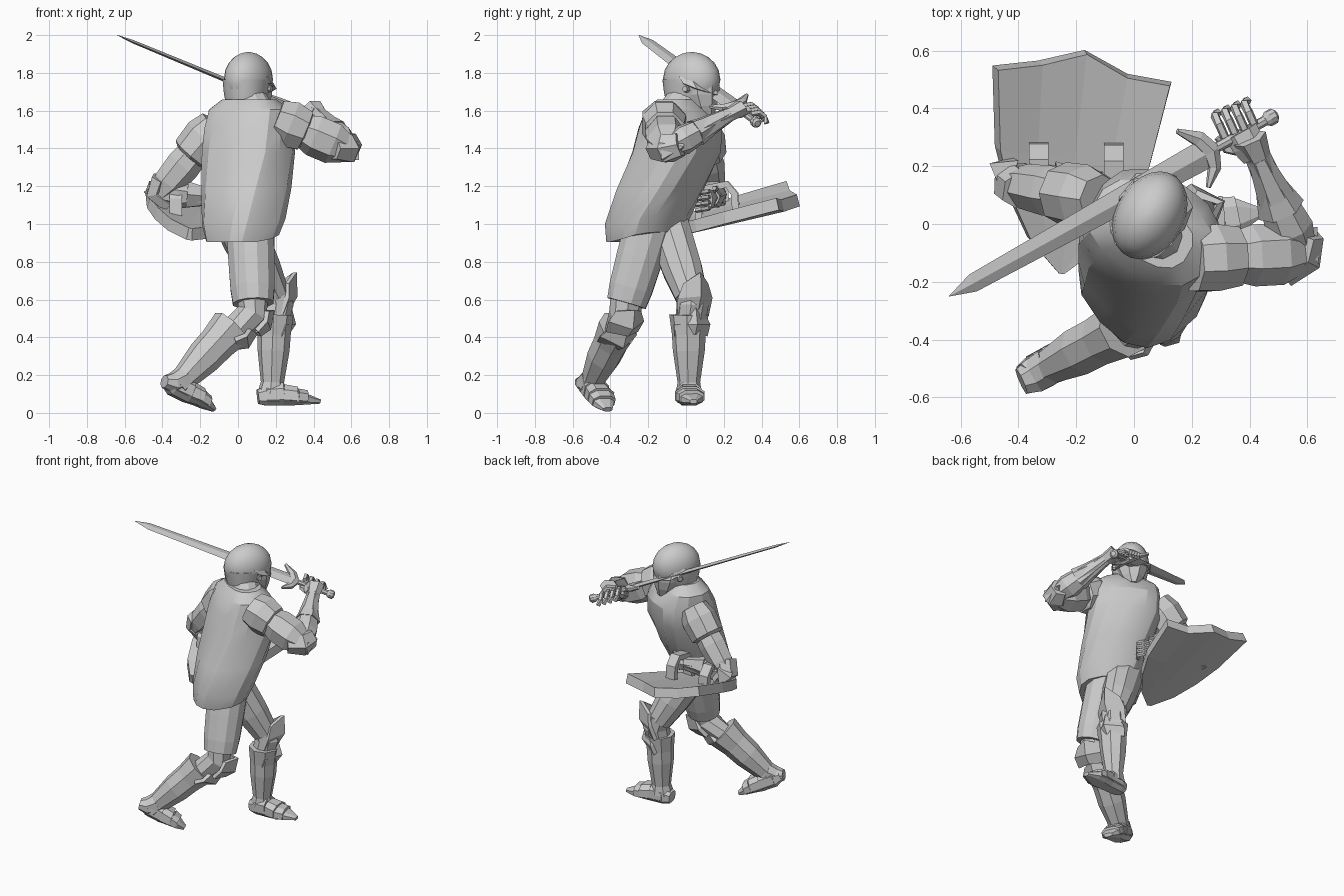
import bpy, bmesh, math
from mathutils import Vector as V

F = V((0.5, 0.866, 0))      # direction the figure faces
S = V((0.866, -0.5, 0))     # figure's right-hand side
UP = V((0, 0, 1))


def make(name, verts, faces, smooth=False):
    bm = bmesh.new()
    vs = [bm.verts.new(v) for v in verts]
    for f in faces:
        bm.faces.new([vs[i] for i in f])
    bmesh.ops.recalc_face_normals(bm, faces=bm.faces)
    me = bpy.data.meshes.new(name)
    bm.to_mesh(me)
    bm.free()
    ob = bpy.data.objects.new(name, me)
    bpy.context.collection.objects.link(ob)
    if smooth:
        bpy.context.view_layer.objects.active = ob
        ob.select_set(True)
        bpy.ops.object.shade_smooth_by_angle(angle=math.radians(smooth))
        ob.select_set(False)
    return ob


def ring(c, u, v, a, b, n, p=1.0, phase=0.5):
    out = []
    for i in range(n):
        t = 2 * math.pi * (i + phase) / n
        cs, sn = math.cos(t), math.sin(t)
        out.append(V(c) + u * a * math.copysign(abs(cs) ** p, cs) + v * b * math.copysign(abs(sn) ** p, sn))
    return out


def loft(name, rings, smooth=False):
    n = len(rings[0])
    faces = [[k * n + i, k * n + (i + 1) % n, (k + 1) * n + (i + 1) % n, (k + 1) * n + i]
             for k in range(len(rings) - 1) for i in range(n)]
    faces += [list(range(n)), list(range((len(rings) - 1) * n, len(rings) * n))]
    return make(name, [v for r in rings for v in r], faces, smooth)


def limb(name, pts, hint=F, n=8, p=1.0, smooth=False):
    """Loft along points (x, y, z, radius along hint, radius across)."""
    cs = [V(q[:3]) for q in pts]
    rings = []
    for i, q in enumerate(pts):
        t = (cs[min(i + 1, len(cs) - 1)] - cs[max(i - 1, 0)]).normalized()
        u = (hint - t * hint.dot(t)).normalized()
        rings.append(ring(cs[i], u, t.cross(u), q[3], q[4], n, p))
    return loft(name, rings, smooth)


def tube(name, p0, p1, prof, hint=F, n=8, p=1.0):
    """Straight limb with a profile of (fraction, radius, radius)."""
    a, b = V(p0), V(p1)
    return limb(name, [(*a.lerp(b, t), r, s) for t, r, s in prof], hint, n, p)


# Tunic, twisted between hips and shoulders: x, y, z, half width, half depth, facing angle, forward lift
levels = [(.025, -.225, .905, .185, .18, 38, .3), (.03, -.205, 1.0, .215, .20, 42, .2), (.045, -.135, 1.18, .225, .215, 50, .08),
          (.055, -.05, 1.38, .24, .215, 58, 0), (.06, -.03, 1.51, .235, .20, 60, 0), (.06, -.03, 1.605, .225, .15, 60, 0),
          (.06, -.03, 1.66, .15, .10, 60, 0)]
rings = []
for x, y, z, a, b, ang, lift in levels:
    f = V((math.cos(math.radians(ang)), math.sin(math.radians(ang)), 0))
    c = V((x, y, z))
    r = ring(c, V((f.y, -f.x, 0)), f, a, b, 14, .78)
    rings.append([q + UP * lift * max(0, (q - c).dot(f)) for q in r])
loft("tunic", rings, 25)
limb("collar", [(.06, -.02, 1.62, .10, .13), (.06, 0, 1.67, .095, .10), (.06, .01, 1.70, .08, .08)], F, 12)

# Helmet dome, neck guard, face guard and visor
hc = V((0.055, 0.03, 1.765))
dome = [ring(hc + UP * 0.145 * math.sin(a), S, F, .118 * math.cos(a), .162 * math.cos(a), 24)
        for a in [math.radians(d) for d in (-35, -20, 0, 20, 38, 55, 70, 82, 89)]]
loft("helmet_dome", dome, 40)
loft("neck_guard", [ring(hc + F * f + UP * z, S, F, a, b, 14, .9) for f, z, a, b in
                    ((-.01, 0, .119, .15), (-.02, -.07, .112, .13), (-.035, -.13, .10, .10))], 40)
loft("face_guard", [ring(hc + F * f + UP * z, S, F, a, b, 8) for f, z, a, b in
                    ((.045, -.02, .105, .11), (.05, -.08, .10, .105), (.065, -.14, .075, .08), (.08, -.195, .035, .05))])
brow = [(-.128, .02, -.02), (-.115, .10, -.05), (0, .17, -.085), (.115, .10, -.05), (.128, .02, -.02)]
vis = [hc + S * s + F * f + UP * z for s, f, z in brow] + [hc + S * s * .93 + F * (f - .03) + UP * (z + .04) for s, f, z in brow]
vis += [hc + S * s * .8 + F * (f - .03) + UP * z for s, f, z in brow]
make("visor_brow", vis, [[r * 5 + i, r * 5 + i + 1, q * 5 + i + 1, q * 5 + i] for r, q in ((0, 1), (1, 2), (2, 0)) for i in range(4)])
for s in (-1, 1):
    c = hc + S * s * .105 + F * .03 - UP * .05
    tube("visor_pivot", c - S * .015, c + S * .02 * s, [(0, .022, .022), (1, .016, .016)], UP)

# Right arm
sh, el, wr = (.22, -.12, 1.55), (.575, -.10, 1.40), (.43, .23, 1.58)
tube("right_pauldron", sh, el, [(-.05, .11, .12), (.15, .135, .125), (.38, .115, .11), (.40, .09, .09)], UP)
tube("right_upper_arm", sh, el, [(.3, .085, .085), (.52, .115, .11), (.8, .115, .11), (1.0, .08, .075)], UP, 7)
limb("right_elbow_guard", [(.50, -.16, 1.40, .065, .07), (.575, -.10, 1.40, .085, .085), (.60, -.03, 1.42, .07, .06)], UP, 6)
make("right_elbow_wing", [(.55, -.02, 1.48), (.64, -.14, 1.43), (.64, -.13, 1.34), (.635, -.01, 1.41), (.55, -.06, 1.34)],
     [[0, 1, 3], [1, 2, 3], [0, 3, 4], [2, 4, 3], [0, 4, 2, 1]])
tube("right_forearm", el, wr, [(.05, .06, .065), (.25, .082, .085), (.65, .06, .062), (1, .04, .04)], UP, 7)
tube("right_gauntlet_cuff", el, wr, [(.45, .078, .085), (.75, .052, .05), (1.0, .04, .045), (1.2, .045, .06)], UP, 6)

# Left arm
sh, el, wr = (-.14, .085, 1.49), (-.41, .135, 1.17), (-.10, .14, 1.14)
tube("left_pauldron", sh, el, [(-.1, .09, .10), (.1, .115, .125), (.38, .11, .115), (.42, .085, .09)], F)
tube("left_upper_arm", sh, el, [(.3, .08, .085), (.55, .09, .095), (.85, .08, .085), (1.03, .06, .06)], F, 7)
limb("left_elbow_guard", [(-.40, .12, 1.24, .07, .06), (-.43, .145, 1.17, .075, .06), (-.36, .15, 1.10, .06, .05)], F, 6)
make("left_elbow_wing", [(-.40, .22, 1.22), (-.50, .21, 1.17), (-.42, .23, 1.10), (-.43, .10, 1.12), (-.45, .09, 1.20)],
     [[0, 1, 2], [1, 3, 2], [1, 4, 3], [0, 4, 1], [0, 2, 3, 4]])
tube("left_forearm", el, wr, [(0, .06, .06), (.3, .08, .075), (.7, .055, .05), (1, .04, .04)], UP, 7)
tube("left_gauntlet_cuff", el, wr, [(.45, .08, .08), (.7, .06, .055), (1, .045, .04)], UP, 6)

# Hands
tube("right_palm", (.42, .23, 1.585), (.37, .32, 1.60), [(0, .03, .045), (.5, .035, .058), (1, .028, .06)], UP, 6)
for i in range(4):
    d = V((.034, .014, -.014)) * i
    a = V((.315, .30, 1.625)) + d
    path = [a, a + V((-.02, .045, .008)), a + V((-.035, .075, -.015)), a + V((-.025, .085, -.05))]
    limb("right_finger", [(*q, .016, .016) for q in path], UP, 5)
limb("right_thumb", [(.38, .25, 1.57, .02, .02), (.32, .26, 1.585, .017, .017), (.29, .30, 1.60, .013, .013)], UP, 5)
tube("left_palm", (-.11, .14, 1.14), (-.03, .12, 1.13), [(0, .035, .03), (.5, .055, .03), (1, .055, .022)], UP, 6)
for i in range(4):
    a = V((-.035, .12, 1.172 - .03 * i))
    path = [a, a + V((.045, -.01, 0)), a + V((.07, -.04, -.005)), a + V((.045, -.065, -.01))]
    limb("left_finger", [(*q, .014, .014) for q in path], UP, 5)
limb("left_thumb", [(-.09, .14, 1.17, .018, .018), (-.04, .16, 1.19, .015, .015), (0, .15, 1.19, .012, .012)], UP, 5)

# Sword
tip, pom = V((-.64, -.25, 2.0)), V((.485, .375, 1.535))
D = (pom - tip).normalized()
roll = V((-.49, .87, .28))
W = (roll - D * roll.dot(D)).normalized()
T = D.cross(W)
L = (pom - tip).length
loft("sword_blade", [ring(tip + D * d, W, T, a, b, 4, phase=0) for d, a, b in
                     ((0, .001, .001), (.10, .033, .009), (L - .33, .052, .014), (L - .27, .052, .014))])
limb("sword_guard", [(*(tip + D * (L - o) + W * w), a, b) for o, w, a, b in
                     ((.33, -.11, .008, .01), (.28, -.06, .025, .02), (.265, 0, .035, .026), (.29, .06, .03, .02), (.35, .12, .01, .01))], D, 6)
limb("sword_grip", [(*(tip + D * (L - o)), .018, .018) for o in (.26, .02)], W, 8)
limb("sword_pommel", [(*(tip + D * (L - o)), r, r) for o, r in ((.04, .018), (.025, .028), (.0, .028), (-.01, .016))], W, 10)

# Shield, curved across its width and thickened
A, B, base = V((.115, .993, 0)), V((.993, -.115, 0)), V((-.255, -.165, 0))
cols = (-1, -.5, 0, .5, 1)
rows = [(0, .012, (0,) * 5), (.10, .12, (0,) * 5), (.24, .205, (0,) * 5), (.40, .265, (0,) * 5),
        (.72, .305, (-.045, -.01, .045, -.02, -.03))]


def on_shield(v, w, s, off=0):
    q = base + A * (v + off) + B * w * s
    q.z = 0.985 + 0.235 * q.y + 0.5 * (w * s) ** 2 - 0.13 * w * s
    return q


shield = make("shield", [on_shield(v, w, s, o) for v, w, os in rows for s, o in zip(cols, os)],
              [[r * 5 + i, r * 5 + i + 1, r * 5 + i + 6, r * 5 + i + 5] for r in range(4) for i in range(4)])
mod = shield.modifiers.new("thickness", 'SOLIDIFY')
mod.thickness, mod.offset = 0.065, 0
# Arm straps on the shield
for x, y in ((-.33, .17), (-.07, .165)):
    limb("shield_strap", [(x, y + dy, 1.02 + dz, .048, .026) for dy, dz in
                          ((-.10, 0), (-.095, .11), (-.05, .17), (.05, .19), (.09, .14), (.10, .02))], V((1, 0, 0)), 4, 1)

# Left leg
G = V((.95, .3, 0))
tube("left_thigh", (0, -.10, 1.0), (.20, .035, .60), [(-.1, .12, .12), (.2, .125, .115), (.6, .11, .11), (.95, .085, .09)], G, 10)
limb("left_knee", [(.185, .03, .66, .08, .085), (.21, .035, .57, .085, .085), (.19, .02, .47, .075, .08)], G, 8)
tube("left_greave", (.195, .015, .52), (.18, .015, .10), [(0, .098, .105), (.25, .088, .09), (.45, .085, .085), (.85, .062, .06), (1, .08, .068)], G, 8)
# Right leg
H = V((.84, .5, .2))
tube("right_thigh", (.065, -.20, .98), (.08, -.315, .58), [(0, .13, .13), (.4, .127, .127), (.8, .118, .122), (1, .107, .112)], F, 12)
limb("right_knee", [(.075, -.31, .62, .085, .09), (.075, -.325, .52, .085, .085), (-.03, -.36, .43, .075, .08)], H, 8)
tube("right_greave", (-.035, -.36, .45), (-.325, -.51, .14), [(0, .118, .105), (.25, .10, .092), (.5, .095, .09), (.85, .07, .065), (1, .07, .07)], UP, 8)


# Pointed knee guards
def knee_guard(name, c, fwd, up, w, h):
    c, fwd, up = V(c), V(fwd).normalized(), V(up).normalized()
    sd = fwd.cross(up)
    pts = [(-w, -.02, -h), (0, .05, -h * .8), (w, -.02, -h), (-w * 1.1, 0, 0), (0, .085, 0), (w * 1.1, 0, 0),
           (-w * .75, 0, h * .8), (0, .06, h * 1.35), (w * .75, 0, h * .8)]
    ob = make(name, [c + sd * a + fwd * b + up * d for a, b, d in pts],
              [[r + i, r + i + 1, r + i + 4, r + i + 3] for r in (0, 3) for i in (0, 1)])
    m = ob.modifiers.new("plate", 'SOLIDIFY')
    m.thickness, m.offset = .025, 0


knee_guard("left_knee_guard", (.225, .045, .61), (.9, .35, .1), (.15, .05, 1), .085, .095)
knee_guard("left_greave_top", (.215, .03, .47), (.9, .3, 0), (.02, 0, 1), .085, .06)
knee_guard("right_knee_guard", (.10, -.32, .49), (.75, .4, -.5), (.4, .2, .9), .09, .07)
knee_guard("right_greave_top", (0, -.36, .415), (.6, .3, -.75), (.7, .3, .65), .09, .06)


# Armoured shoes made of overlapping plates
def shoe(name, path):
    limb(name + "_sole", [(x, y, z, h, w) for x, y, z, h, w in path], UP, 8, .7)
    for i in range(1, len(path) - 2):
        a, b = path[i], path[i + 1]
        limb(name + "_plate", [(a[0], a[1], a[2] + .006, a[3] + .004, a[4] + .004),
                               (b[0], b[1], b[2] + .010, b[3] + .010, b[4] + .008)], UP, 8, .8)


shoe("left_shoe", [(.105, .005, .085, .04, .045), (.15, .01, .09, .055, .06), (.24, .015, .09, .055, .065),
                   (.31, .02, .08, .042, .075), (.36, .03, .072, .03, .062), (.435, .04, .06, .012, .02)])
shoe("right_shoe", [(-.375, -.53, .17, .035, .05), (-.34, -.51, .145, .055, .06), (-.26, -.475, .105, .055, .065),
                    (-.205, -.45, .075, .042, .07), (-.17, -.435, .047, .03, .06), (-.13, -.415, .018, .012, .03)])
limb("right_heel", [(-.29, -.49, .18, .07, .07), (-.345, -.525, .155, .06, .065), (-.39, -.545, .165, .035, .05)], UP, 8)
